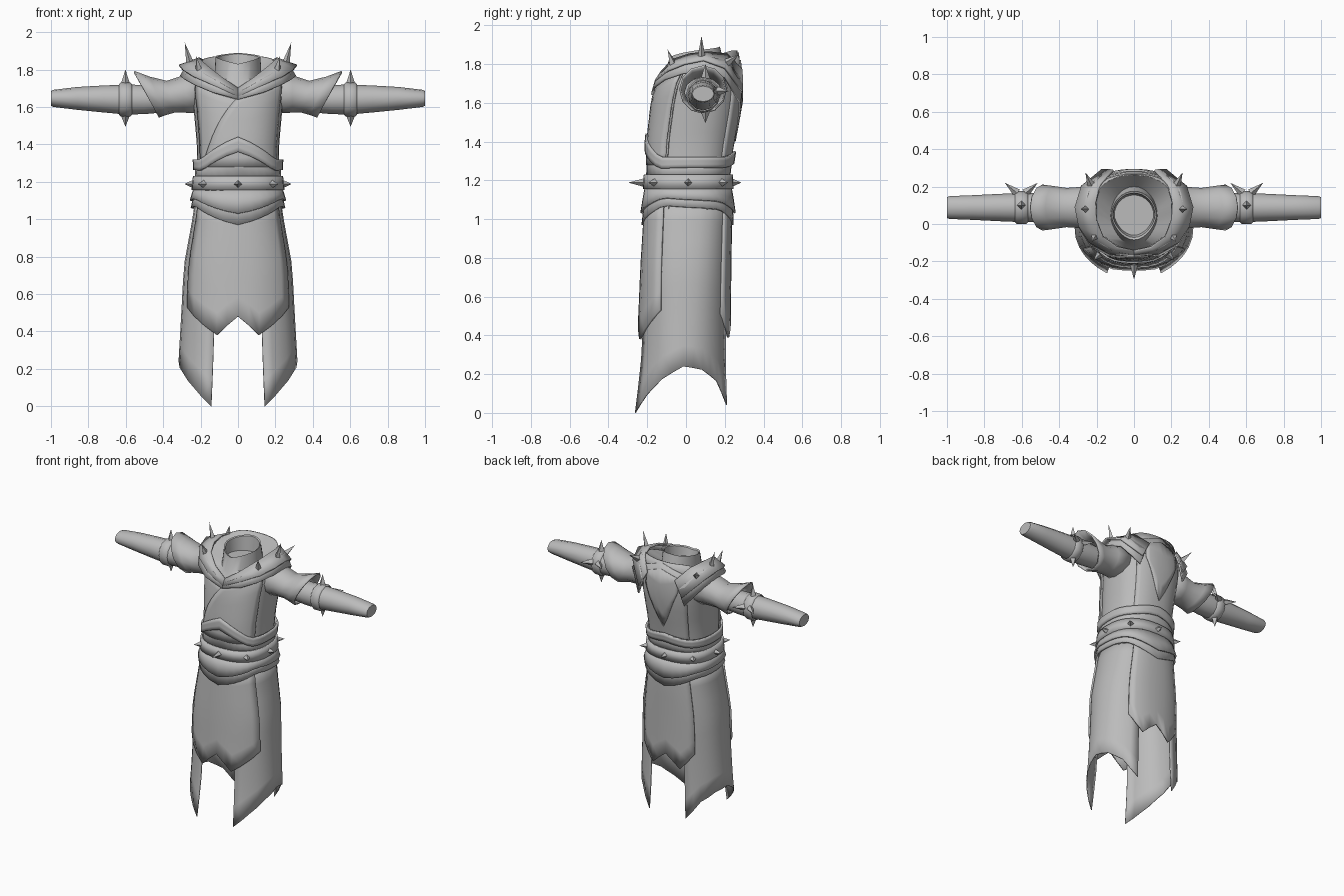
import bpy, bmesh, math
from mathutils import Vector

if "Cube" in bpy.data.objects:
    bpy.data.objects.remove(bpy.data.objects["Cube"])

cloth = bpy.data.materials.new("grey cloth")
cloth.diffuse_color = (0.5, 0.5, 0.5, 1)
cloth.use_nodes = True
cloth.node_tree.nodes["Principled BSDF"].inputs["Base Color"].default_value = cloth.diffuse_color

# body profile: height, half width, front y, back y, roundness
BODY = [(0, .328, -.285, .235, .97), (.24, .315, -.25, .222, .95), (.5, .30, -.232, .218, .9),
        (.75, .287, -.222, .22, .84), (1.05, .232, -.203, .225, .8), (1.22, .213, -.19, .212, .82),
        (1.4, .217, -.187, .24, .84), (1.6, .235, -.165, .278, .86), (1.7, .25, -.14, .28, .88),
        (1.8, .235, -.075, .27, .9), (1.88, .19, .0, .26, .9)]


def interp(pts, t):
    if t <= pts[0][0]:
        return pts[0][1:]
    for p, q in zip(pts, pts[1:]):
        if t <= q[0]:
            k = (t - p[0]) / (q[0] - p[0])
            return tuple(a + (b - a) * k for a, b in zip(p[1:], q[1:]))
    return pts[-1][1:]


def surf(a, z, off=0):
    """Point on the body: angle 0 is the front, 90 the +x side, 180 the back."""
    hw, yf, yb, e = interp(BODY, z)
    s, c = math.sin(math.radians(a)), math.cos(math.radians(a))
    x = math.copysign(abs(s) ** e, s) * (hw + off)
    y = (yf + yb) / 2 - math.copysign(abs(c) ** e, c) * ((yb - yf) / 2 + off)
    return (x, y, z)


def finish(name, bm, thick=0, angle=35):
    bmesh.ops.remove_doubles(bm, verts=bm.verts, dist=1e-5)
    bmesh.ops.recalc_face_normals(bm, faces=bm.faces)
    me = bpy.data.meshes.new(name)
    bm.to_mesh(me)
    bm.free()
    me.materials.append(cloth)
    ob = bpy.data.objects.new(name, me)
    bpy.context.collection.objects.link(ob)
    if thick:
        m = ob.modifiers.new("thickness", 'SOLIDIFY')
        m.thickness, m.offset = thick, 0
    bpy.ops.object.select_all(action='DESELECT')
    ob.select_set(True)
    bpy.context.view_layer.objects.active = ob
    bpy.ops.object.shade_smooth_by_angle(angle=math.radians(angle))
    return ob


def loft(name, rings, closed=True, cap=False, thick=0, angle=35):
    bm = bmesh.new()
    rows = [[bm.verts.new(p) for p in r] for r in rings]
    n = len(rows[0])
    for r, q in zip(rows, rows[1:]):
        for i in range(n if closed else n - 1):
            j = (i + 1) % n
            bm.faces.new((r[i], r[j], q[j], q[i]))
    if cap:
        bm.faces.new(rows[-1])
    return finish(name, bm, thick, angle)


def wrap(name, angles, top, bottom, off, rows=4, thick=.012, flare=0, drift=0):
    """Cloth panel lying on the body between two height curves."""
    rings = []
    for i in range(rows + 1):
        k = i / rows
        rings.append([surf(a + drift * k * math.cos(math.radians(a)), top(a) * (1 - k) + bottom(a) * k,
                           off + flare * k) for a in angles])
    return loft(name, rings, closed=False, thick=thick)


def curve(*pts):
    """Height by angle from the front, the same on both sides."""
    return lambda a: interp(pts, abs((a + 180) % 360 - 180))[0]


def spike(name, base, tip, r):
    base, tip = Vector(base), Vector(tip)
    d = tip - base
    bm = bmesh.new()
    bmesh.ops.create_cone(bm, cap_ends=True, segments=4, radius1=r, radius2=0, depth=d.length)
    q = d.to_track_quat('Z', 'Y')
    for v in bm.verts:
        v.co = (base + tip) / 2 + q @ v.co
    finish(name, bm, angle=20)


def steps(a, b, n):
    return [a + (b - a) * i / n for i in range(n + 1)]


AROUND = steps(0, 360, 32)

# skirt: two inner halves with a gap at front and back
hem = curve((19, 0), (40, .095), (62, .175), (90, .24), (115, .225), (140, .165), (161, .04))
for s in (1, -1):
    wrap("skirt_side", [s * a for a in (19, 30, 40, 51, 62, 76, 90, 103, 116, 128, 140, 150, 161)],
         lambda a: 1.1, hem, 0, rows=8, thick=.006, drift=s * 6.5)

# skirt front and back overlay panels
wrap("skirt_front_panel", [-60, -47, -32, -19, -9, 0, 9, 19, 32, 47, 60], lambda a: 1.1,
     curve((0, .48), (19, .38), (60, .53)), .008, rows=6)
wrap("skirt_back_panel", [142, 152, 162, 171, 180, 189, 198, 208, 218], lambda a: 1.1,
     curve((142, .51), (162, .39), (180, .48)), .008, rows=6)

# hip flaps under the belt
wrap("lower_hip_flap", AROUND, lambda a: 1.13,
     curve((0, .97), (62, 1.07), (90, 1.06), (130, 1.05), (180, .97)), .008, rows=2, flare=.008)
wrap("upper_hip_flap", AROUND, lambda a: 1.16,
     curve((0, 1.03), (62, 1.11), (90, 1.10), (130, 1.09), (180, 1.03)), .014, rows=2, flare=.012)

# belt with spikes
wrap("belt", AROUND, lambda a: 1.23, lambda a: 1.155, .021, rows=1, thick=.014)
for i in range(8):
    a = i * 45
    spike("belt_spike", surf(a, 1.188, .024), surf(a, 1.188, .105 if i == 0 else .07), .022)

# torso, running over the rim into the neck funnel and pointed collar
rim = curve((0, 1.69), (50, 1.78), (90, 1.84), (140, 1.87), (180, 1.87))
wrap("torso", AROUND, rim, lambda a: 1.05, 0, rows=14, thick=.006)


def neck(rx, yf, yb, h):
    out = []
    for a in AROUND[:-1]:
        s, c = math.sin(math.radians(a)), math.cos(math.radians(a))
        yc = (yf + yb) / 2
        y = yc + (yf - yc) * (.6 * c + .4 * c * c) if c > 0 else yc - (yb - yc) * c
        out.append((rx * s, y, h(a)))
    return out


loft("collar", [[surf(a, rim(a)) for a in AROUND[:-1]],
                neck(.125, -.115, .2, curve((0, 1.735), (90, 1.775), (180, 1.79))),
                neck(.12, -.085, .175, curve((0, 1.83), (60, 1.86), (110, 1.875), (180, 1.89))),
                neck(.112, -.072, .165, curve((0, 1.825), (60, 1.855), (110, 1.87), (180, 1.885))),
                neck(.105, -.06, .155, lambda a: 1.78)], cap=True)

# vest: front, diagonal crossing layer, and back
neckline = curve((0, 1.67), (62, 1.77))
wrap("vest_front", steps(-62, 62, 12), neckline, lambda a: 1.25, .006, rows=6, thick=.01)
rings = []
for k in steps(0, 1, 8):
    row = []
    for u in steps(0, 1, 10):
        z = 1.28 + .39 * k
        a = -52 + 55 * k
        a += (60 - a) * u
        row.append(surf(a, z + k * (neckline(a) - 1.67), .013))
    rings.append(row)
loft("vest_crossing", rings, closed=False, thick=.01)
wrap("vest_back", steps(138, 222, 10), curve((138, 1.80), (180, 1.86)), lambda a: 1.25, .005, rows=6, thick=.01)
wrap("back_fold", steps(154, 206, 8), curve((154, 1.78), (180, 1.82)),
     curve((154, 1.68), (180, 1.40)), .011, rows=4, thick=.01)

# peaked bands round the waist
split = curve((0, 1.36), (52, 1.26), (90, 1.265), (140, 1.265), (180, 1.29))
wrap("upper_waist_band", AROUND, curve((0, 1.44), (52, 1.32), (90, 1.32), (140, 1.32), (180, 1.35)),
     split, .02, rows=3, thick=.014)
wrap("lower_waist_band", AROUND, lambda a: split(a) + .03, lambda a: 1.21, .009, rows=2)

for s in (1, -1):
    # layered shoulder mantle
    inner = [(0, -.145, 1.70), (.09, -.125, 1.76), (.165, -.07, 1.82), (.20, .02, 1.85),
             (.205, .12, 1.86), (.18, .21, 1.85), (.11, .287, 1.77)]
    outer = [(0, -.172, 1.655), (.13, -.155, 1.715), (.24, -.095, 1.765), (.295, -.01, 1.80),
             (.315, .09, 1.82), (.28, .2, 1.78), (.17, .29, 1.66)]
    lower = [(0, -.175, 1.64), (.14, -.165, 1.68), (.235, -.11, 1.72), (.29, -.02, 1.75),
             (.305, .09, 1.765), (.28, .2, 1.73), (.18, .278, 1.60)]
    mid = [tuple((p + q) / 2 for p, q in zip(a, b)) for a, b in zip(inner, outer)]
    for name, e1, e2 in (("shoulder_mantle", inner, outer), ("shoulder_underlayer", mid, lower)):
        loft(name, [[(s * x, y, z) for x, y, z in e] for e in (e1, e2)], closed=False, thick=.012)

    # shoulder spikes
    for b, t in (((.25, .08, 1.81), (.285, .08, 1.945)), ((.205, -.06, 1.78), (.225, -.095, 1.875)),
                 ((.225, .2, 1.80), (.26, .275, 1.85))):
        spike("shoulder_spike", (s * b[0], b[1], b[2]), (s * t[0], t[1], t[2]), .025)

    def ring(x, z, ry, rz, tilt=0, y=.088, n=12):
        return [(s * (x + tilt * math.cos(i * math.tau / n)), y + ry * math.sin(i * math.tau / n),
                 z + rz * math.cos(i * math.tau / n)) for i in range(n)]

    # flared upper sleeve and slim lower sleeve
    loft("upper_sleeve", [ring(.2, 1.68, .12, .11), ring(.29, 1.67, .105, .095), ring(.36, 1.655, .10, .08, .02),
                          ring(.43, 1.66, .11, .098, .045), ring(.49, 1.668, .118, .12, .065)],
         thick=.01, angle=50)
    loft("lower_sleeve", [ring(.36, 1.645, .07, .07), ring(.5, 1.64, .078, .078), ring(.6, 1.64, .078, .08),
                          ring(.72, 1.643, .073, .072), ring(.86, 1.646, .066, .061),
                          ring(.985, 1.646, .061, .046), ring(1.0, 1.646, .056, .04)], cap=True, angle=50)

    # spiked arm band
    loft("arm_band", [ring(.568, 1.64, .08, .083), ring(.575, 1.64, .088, .091),
                      ring(.628, 1.64, .088, .091), ring(.635, 1.64, .08, .083)], angle=50)
    for b, t in (((.602, .1, 1.725), (.602, .1, 1.80)), ((.602, .1, 1.555), (.602, .1, 1.495)),
                 ((.58, .165, 1.66), (.515, .22, 1.66)), ((.625, .165, 1.66), (.69, .22, 1.66))):
        spike("arm_band_spike", (s * b[0], b[1], b[2]), (s * t[0], t[1], t[2]), .024)
